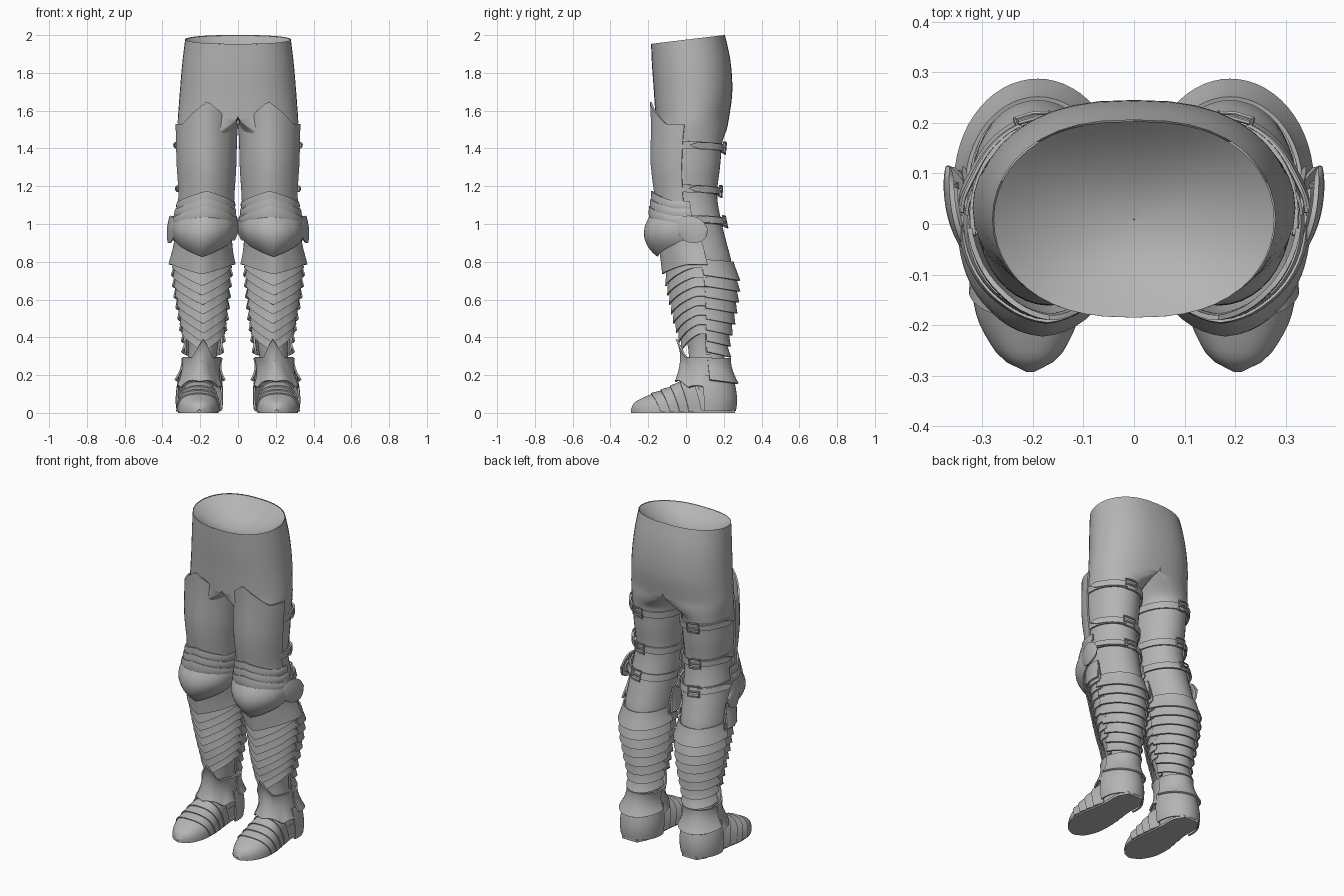
import bpy, bmesh
from math import sin, cos, pi, radians, exp
from mathutils import Vector

cube = bpy.data.objects.get("Cube")
if cube:
    bpy.data.objects.remove(cube)

steel = bpy.data.materials.new("plain_grey")
steel.use_nodes = True
steel.diffuse_color = (0.46, 0.46, 0.46, 1)
bsdf = steel.node_tree.nodes["Principled BSDF"]
bsdf.inputs["Base Color"].default_value = (0.46, 0.46, 0.46, 1)
bsdf.inputs["Roughness"].default_value = 0.6

# Rows: height, centre x, half width, front y, back y
LEG = [(0.05, .205, .078, .03, .222), (0.2, .2, .075, .02, .215), (0.35, .185, .078, .01, .2),
       (0.5, .185, .1, -.03, .23), (0.65, .19, .12, -.06, .25), (0.8, .19, .132, -.09, .24),
       (0.9, .185, .134, -.11, .215), (1.0, .178, .135, -.13, .19), (1.15, .168, .13, -.14, .165),
       (1.3, .168, .14, -.16, .18), (1.45, .168, .144, -.16, .195), (1.56, .165, .15, -.16, .22),
       (1.75, .155, .17, -.17, .245)]
HIPS = [(1.54, 0, .32, -.16, .225), (1.7, 0, .308, -.17, .245),
        (1.85, 0, .295, -.18, .235), (2.0, 0, .277, -.186, .2)]
# Foot rows: y, centre x, half width, height, unused
FOOT = [(-.29, .205, .004, .014, 0), (-.275, .206, .036, .045, 0), (-.25, .207, .062, .062, 0),
        (-.18, .21, .093, .09, 0), (-.08, .21, .1, .13, 0), (0, .207, .09, .17, 0),
        (.1, .205, .078, .19, 0), (.2, .205, .075, .18, 0), (.255, .205, .045, .16, 0)]


def sample(rows, z):
    """Smooth interpolation through a table of rows."""
    z = min(max(z, rows[0][0]), rows[-1][0])
    k = next(i for i in range(len(rows) - 1) if z <= rows[i + 1][0])
    p, q = rows[k], rows[k + 1]
    o, r = rows[max(k - 1, 0)], rows[min(k + 2, len(rows) - 1)]
    h = q[0] - p[0]
    t = (z - p[0]) / h
    out = []
    for c in range(1, 5):
        m = (q[c] - o[c]) / (q[0] - o[0]) * h
        n = (r[c] - p[c]) / (r[0] - p[0]) * h
        out.append((2*t**3 - 3*t*t + 1) * p[c] + (t**3 - 2*t*t + t) * m
                   + (3*t*t - 2*t**3) * q[c] + (t**3 - t*t) * n)
    return out


def around(a, z, off=0.0):
    """Point on the leg; angle 0 is front, positive turns outward."""
    cx, rx, yf, yb = sample(LEG, z)
    return Vector((cx + (rx + off) * sin(a), (yf + yb) / 2 - ((yb - yf) / 2 + off) * cos(a), z))


def finish(ob, thick=0.0, mirror=True, angle=35):
    ob.data.materials.append(steel)
    if thick:
        s = ob.modifiers.new("thickness", 'SOLIDIFY')
        s.thickness, s.offset = thick, 0
    if mirror:
        m = ob.modifiers.new("mirror", 'MIRROR')
        m.use_clip = True
        m.merge_threshold = 0.0005
    bpy.ops.object.select_all(action='DESELECT')
    ob.select_set(True)
    bpy.context.view_layer.objects.active = ob
    bpy.ops.object.convert(target='MESH')
    bm = bmesh.new()
    bm.from_mesh(ob.data)
    bmesh.ops.recalc_face_normals(bm, faces=bm.faces)
    bm.to_mesh(ob.data)
    bm.free()
    bpy.ops.object.shade_smooth_by_angle(angle=radians(angle))


def grid(name, nu, nv, f, thick=0.0, mirror=True, weld=False, angle=35):
    """Sheet of quads through f(u, v), both running 0 to 1."""
    bm = bmesh.new()
    vs = [[bm.verts.new(f(i / nu, j / nv)) for i in range(nu + 1)] for j in range(nv + 1)]
    for j in range(nv):
        for i in range(nu):
            quad = (vs[j][i], vs[j][i+1], vs[j+1][i+1], vs[j+1][i])
            if not (weld and all(v.co.x < 1e-5 for v in quad)):
                bm.faces.new(quad)
    if weld:
        bmesh.ops.remove_doubles(bm, verts=bm.verts, dist=1e-5)
        bmesh.ops.delete(bm, geom=[v for v in bm.verts if not v.link_faces], context='VERTS')
    me = bpy.data.meshes.new(name)
    bm.to_mesh(me)
    bm.free()
    ob = bpy.data.objects.new(name, me)
    bpy.context.collection.objects.link(ob)
    finish(ob, thick, mirror, angle)


def plate(name, a0, a1, lo, hi, off, thick=0.01, nu=28, nv=6):
    """Curved plate; lo and hi depend on angle, off on angle and height fraction."""
    a0, a1 = radians(a0), radians(a1)

    def f(u, v):
        a = a0 + (a1 - a0) * u
        return around(a, lo(a) + (hi(a) - lo(a)) * v, off(a, v))
    grid(name, nu, nv, f, thick)


def crest(a, width=0.5):
    return max(0.0, 1 - abs(a) / width)


# Trousers: hips blending into two legs
def trousers(u, v):
    a, z = 2 * pi * u, 0.08 + 1.896 * v
    p = around(a, z)
    if z > 1.43:
        s = min(1, (z - 1.43) / 0.14)
        s = s * s * (3 - 2 * s)
        _, w, yf, yb = sample(HIPS, z)
        x = w * max(0, sin(a)) ** 0.8
        y = (yf + yb) / 2 - (yb - yf) / 2 * cos(a)
        p.x, p.y = max(0, p.x + (x - p.x) * s), p.y + (y - p.y) * s
        p.z += 0.12 * p.y * max(0, (z - 1.7) / 0.276)
    return p


grid("trousers", 40, 96, trousers, weld=True, angle=60)


# Shallow lining inside the open waist
def lining(u, v):
    a, r = 2 * pi * u, 0.005 + 0.99 * v
    s = sin(a)
    y = 0.009 - 0.195 * r * cos(a)
    return (0.279 * r * abs(s) ** 0.8 * (1 if s > 0 else -1), y,
            1.974 + 0.12 * y - 0.1 * (1 - r ** 2))


grid("waist_lining", 48, 10, lining, mirror=False, angle=60)

# Thigh plates with a peaked top edge
plate("thigh_plate", -88, 80, lambda a: 1.1 + 0.06 * crest(a, 1.2),
      lambda a: 1.53 + 0.12 * crest(a, 0.85), lambda a, v: 0.014 + 0.008 * crest(a, 0.6))

# Narrow peaked bands above the knee, the lower ones overlapping the upper
for i in range(3):
    base = 1.0 + 0.04 * i
    plate(f"upper_knee_band_{i + 1}", -92, 92, lambda a: base + 0.01 * crest(a, 1.2),
          lambda a: base + 0.04 + 0.055 * crest(a, 1.1),
          lambda a, v: (0.046 - 0.009 * i) * (0.58 + 0.42 * cos(a)) + 0.004 * sin(pi * v)
          + 0.008 * crest(a))

# Knee cap, bulging to the front with rounded sides
plate("knee_cap", -102, 102,
      lambda a: 0.83 + 0.085 * min(1, abs(a) / 1.2) + 0.2 * max(0, abs(a) - 1.4) ** 2,
      lambda a: 1.045 - 0.25 * max(0, abs(a) - 1.4) ** 2,
      lambda a, v: 0.02 + 0.012 * sin(pi * v) + 0.03 * max(0, abs(a) - 1.2)
      + max(0, cos(a)) ** 2 * (0.02 + 0.036 * sin(pi * v ** 0.8)) + 0.012 * crest(a), nu=36, nv=10)

# Side wing of the knee, opening outward to the back
plate("knee_wing", 64, 110, lambda a: 0.97 - 0.07 * max(0, 1 - ((a - 1.518) / 0.401) ** 2) ** 0.5,
      lambda a: 0.975 + 0.068 * max(0, 1 - ((a - 1.518) / 0.401) ** 2) ** 0.5,
      lambda a, v: 0.034 + 0.006 * sin(pi * v) + 0.035 * (a - 1.2), nu=16)

# Flared plate below the knee
plate("lower_knee_plate", -100, 100, lambda a: 0.735 + 0.05 * min(1, abs(a) / 1.2),
      lambda a: 0.92, lambda a, v: 0.014 + (0.012 + 0.016 * sin(a) ** 6) * (1 - v) ** 1.5
      + 0.018 * crest(a))

# Shin bands: overlapping chevrons pointing down
for i in range(8):
    base = 0.672 - 0.05 * i
    plate(f"shin_band_{i + 1}", -98, 98, lambda a: base + 0.095 * min(1, abs(a) / 1.3),
          lambda a: base + 0.085 + 0.085 * min(1, abs(a) / 1.4),
          lambda a, v: 0.006 + 0.02 * (1 - v) ** 1.3 + 0.016 * crest(a), thick=0.008, nv=4)

# Calf bands: overlapping around the back
for i in range(8):
    base = 0.73 - 0.058 * i
    plate(f"calf_band_{i + 1}", 92, 268, lambda a: base - 0.03 * max(0, -cos(a)),
          lambda a: base + 0.085 - 0.015 * max(0, -cos(a)),
          lambda a, v: 0.008 + 0.026 * (1 - v) ** 1.3, thick=0.008, nv=4)

# Side seam strips between shin and calf
for side, angle in (("outer", 95), ("inner", 265)):
    plate(f"{side}_seam", angle - 6, angle + 6, lambda a: 0.31, lambda a: 0.9,
          lambda a, v: 0.016, nu=4, nv=20)

# Ankle guards, the front one rising to a spike over the shin
plate("front_ankle_guard", -104, 104, lambda a: 0.165 - 0.045 * abs(sin(a)) + 0.02 * abs(sin(4 * a)),
      lambda a: 0.295 + 0.095 * crest(a, 0.5),
      lambda a, v: 0.012 + 0.055 * (1 - v) ** 2 * (0.45 + 0.55 * max(0, cos(a)))
      + v ** 2 * (0.012 + 0.018 * crest(a, 0.9)) + 0.01 * crest(a), nu=40, nv=10)
plate("back_ankle_guard", 92, 268, lambda a: 0.175 - 0.02 * max(0, -cos(a)),
      lambda a: 0.29, lambda a, v: 0.02 + 0.036 * (1 - v) ** 2 + 0.01 * v ** 3)
plate("heel_cup", 78, 282, lambda a: 0.012, lambda a: 0.2 - 0.03 * max(0, -cos(a)),
      lambda a, v: 0.022 + 0.022 * sin(pi * (0.25 + 0.6 * v)))


# Shoe body and stepped foot plates
def arch(y, t, off):
    cx, w, h, _ = sample(FOOT, y)
    c = cos(t)
    return Vector((cx + (w + off) * (abs(c) ** 0.8) * (1 if c > 0 else -1), y,
                   0.008 + (h + off - 0.008) * max(0, sin(t)) ** 0.85))


grid("shoe", 20, 24, lambda u, v: arch(-0.27 + 0.525 * v, pi * u, -0.006), angle=60)


def foot_plate(name, y0, y1, off0, off1):
    def f(u, v):
        t = pi * u
        y = y0 + (y1 - y0) * v
        lean = 0.05 * (1 - sin(t)) * min(1, (y + 0.29) / 0.1)
        return arch(y + lean, t, off0 + (off1 - off0) * v)
    grid(name, 24, 10, f, 0.008)


foot_plate("toe_cap", -0.289, -0.165, 0.0, 0.008)
for i in range(4):
    y = -0.185 + 0.05 * i
    foot_plate(f"foot_band_{i + 1}", y, y + 0.068, 0.013, 0.004)


# Flat sole
def sole(u, v):
    y = -0.29 + 0.55 * v
    cx, w, _, _ = sample(FOOT, y)
    return (cx + (w + 0.006) * (2 * u - 1), y, 0.0075)


grid("sole", 4, 30, sole, 0.015)

# Leather straps behind the thigh, with loose ends and buckles
for i, (z, off) in enumerate(((1.405, 0.009), (1.175, 0.012), (1.015, 0.014))):
    tilt = lambda a: z + 0.014 * cos(a - 1.2)
    plate(f"strap_{i + 1}", 78, 282, lambda a: tilt(a) - 0.02, lambda a: tilt(a) + 0.02,
          lambda a, v: off, thick=0.009, nv=2)
    plate(f"strap_end_{i + 1}", 92, 165, lambda a: tilt(a) - 0.017 * min(1, (a - 1.57) * 4),
          lambda a: tilt(a) + 0.017 * min(1, (a - 1.57) * 4),
          lambda a, v: off + 0.008 + 0.012 * exp(-((a - 1.65) / 0.25) ** 2), thick=0.006, nv=2)

    curve = bpy.data.curves.new(f"buckle_{i + 1}", 'CURVE')
    curve.dimensions = '3D'
    curve.bevel_depth, curve.bevel_resolution = 0.005, 1
    mid = radians(172)
    frame = [(-1, -1), (0, -1), (1, -1), (1, 1), (0, 1), (-1, 1)]
    for path, closed in ((frame, True), ([(-1, 0), (0, 0), (1, 0)], False)):
        line = curve.splines.new('POLY')
        line.points.add(len(path) - 1)
        line.use_cyclic_u = closed
        for point, (s, h) in zip(line.points, path):
            a = mid + 0.22 * s
            point.co = (*around(a, tilt(a) + 0.029 * h, off + 0.012), 1)
    buckle = bpy.data.objects.new(f"buckle_{i + 1}", curve)
    bpy.context.collection.objects.link(buckle)
    finish(buckle)
